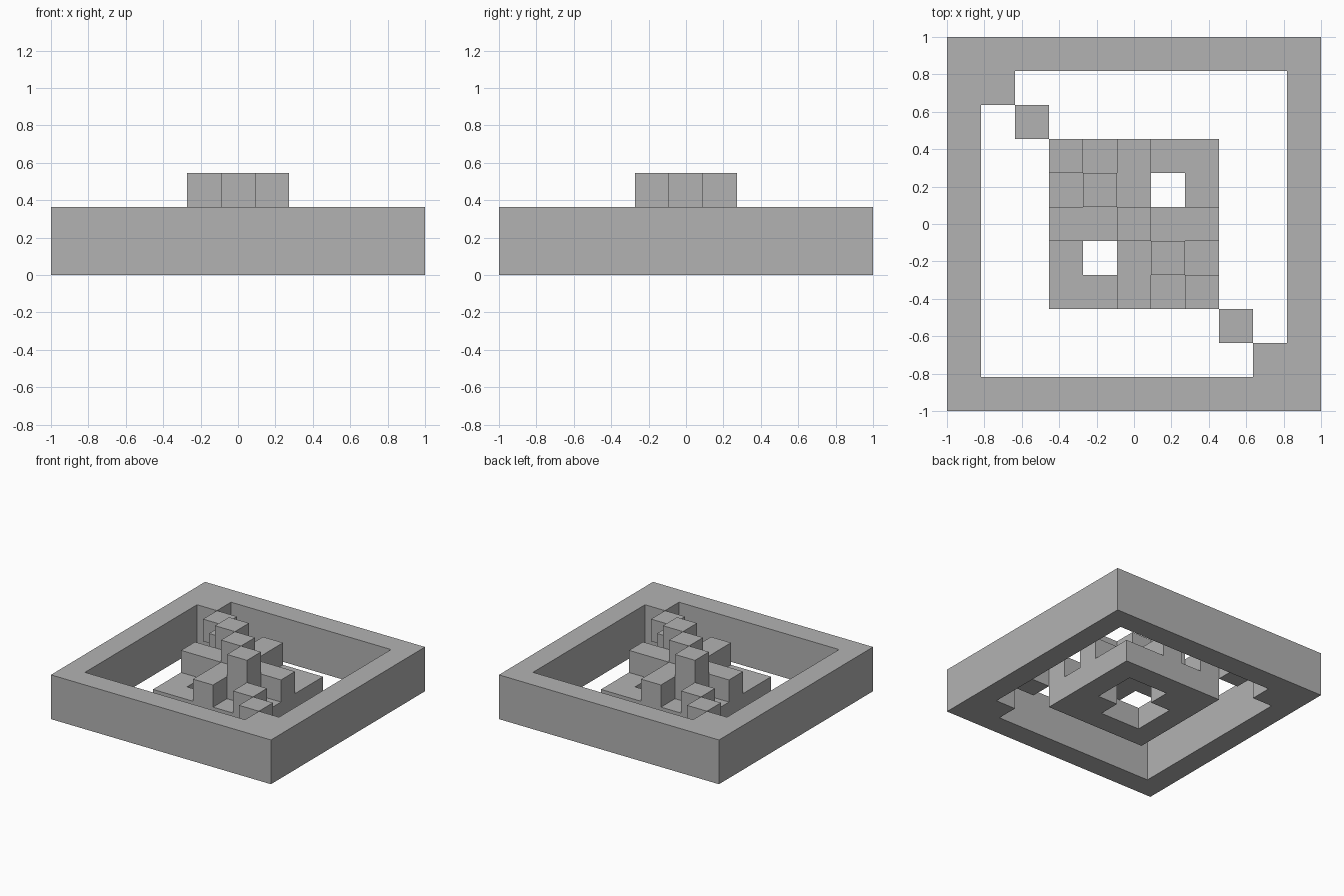
import bpy
import bmesh
from mathutils import Vector

cube = bpy.data.objects.get("Cube")
if cube:
    bpy.data.objects.remove(cube, do_unlink=True)

UNIT = 2 / 11  # edge of one block; the model is eleven blocks wide

stone = bpy.data.materials.new("plain_grey")
stone.use_nodes = True
grey = (0.45, 0.45, 0.45, 1)
stone.diffuse_color = grey
stone.node_tree.nodes["Principled BSDF"].inputs["Base Color"].default_value = grey


def square(r):
    return {(i, j) for i in range(-r, r + 1) for j in range(-r, r + 1)}


def stack(columns, low, high):
    return {(i, j, k) for i, j in columns for k in range(low, high)}


def diagonal(n):
    return {(n, -n), (-n, n)}


def add_part(name, cells, solid):
    """Mesh the outer faces of a group of blocks, leaving out hidden contacts."""
    bm = bmesh.new()
    for cell in sorted(cells):
        for axis in range(3):
            for sign in (-1, 1):
                n = Vector((0, 0, 0))
                n[axis] = sign
                if tuple(int(c + d) for c, d in zip(cell, n)) in solid:
                    continue
                u = Vector((0, 0, 0))
                u[(axis + 1) % 3] = 1
                v = n.cross(u)
                centre = Vector(cell) + Vector((0, 0, 0.5)) + n / 2
                corners = (-u - v, u - v, u + v, v - u)
                bm.faces.new([bm.verts.new((centre + c / 2) * UNIT) for c in corners])
    bmesh.ops.remove_doubles(bm, verts=bm.verts, dist=UNIT / 100)
    mesh = bpy.data.meshes.new(name)
    bm.to_mesh(mesh)
    bm.free()
    mesh.materials.append(stone)
    bpy.context.collection.objects.link(bpy.data.objects.new(name, mesh))


# Square surround, thickened at two opposite inner corners
outer_wall = stack((square(5) - square(4)) | diagonal(4), 0, 2)

# Low platform ring, with two blocks filling opposite corners of its opening
platform = stack((square(2) - square(1)) | diagonal(1), 0, 1)

# Raised cross spanning the opening
cross = stack({(i, j) for i, j in square(2) if i == 0 or j == 0}, 1, 2)

# Diagonal ridge: floating links, steps, then three tall blocks
links = stack(diagonal(3), 1, 2)
steps = stack(diagonal(2), 1, 2)
ridge = stack(diagonal(1), 1, 3) | stack({(0, 0)}, 2, 3)

parts = {
    "outer_wall": outer_wall,
    "platform": platform,
    "raised_cross": cross,
    "corner_links": links,
    "ridge_steps": steps,
    "ridge_top": ridge,
}
solid = set().union(*parts.values())
for name, cells in parts.items():
    add_part(name, cells, solid)
